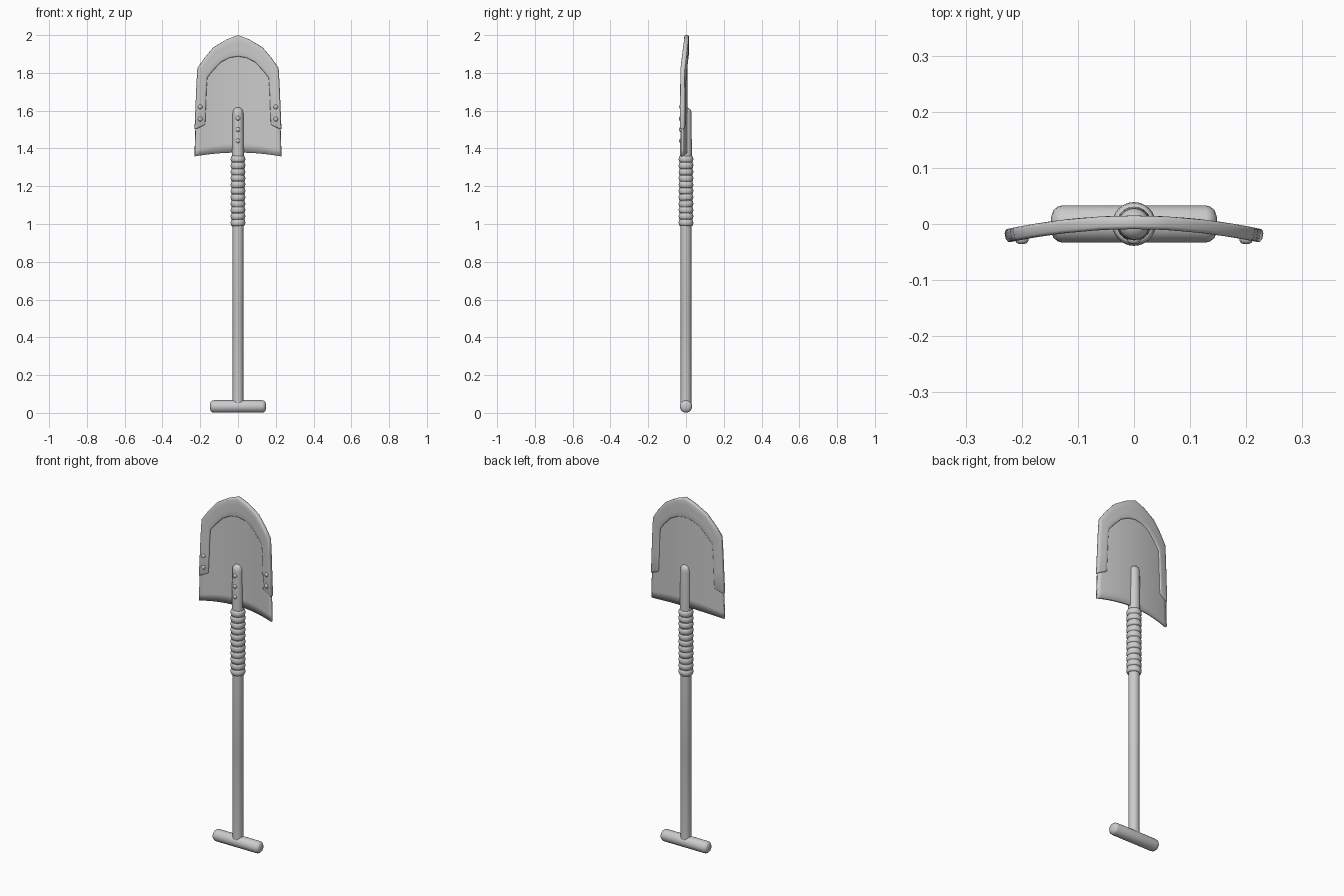
import bpy, bmesh, math, random
from mathutils import Vector

if "Cube" in bpy.data.objects:
    bpy.data.objects.remove(bpy.data.objects["Cube"])

random.seed(4)


def finish(bm, name, angle=40):
    bmesh.ops.recalc_face_normals(bm, faces=bm.faces)
    me = bpy.data.meshes.new(name)
    bm.to_mesh(me)
    bm.free()
    ob = bpy.data.objects.new(name, me)
    bpy.context.collection.objects.link(ob)
    bpy.ops.object.select_all(action='DESELECT')
    ob.select_set(True)
    bpy.context.view_layer.objects.active = ob
    bpy.ops.object.shade_smooth_by_angle(angle=math.radians(angle))
    return ob


def lathe(name, profile, sides=20):
    """Revolve (radius, height) pairs around z, closed with end caps."""
    bm = bmesh.new()
    rings = [[bm.verts.new((r * math.cos(2 * math.pi * i / sides),
                            r * math.sin(2 * math.pi * i / sides), z))
              for i in range(sides)] for r, z in profile]
    for a, b in zip(rings, rings[1:]):
        for i in range(sides):
            j = (i + 1) % sides
            bm.faces.new((a[i], a[j], b[j], b[i]))
    bm.faces.new(rings[0])
    bm.faces.new(rings[-1])
    return finish(bm, name)


def sheet(name, rows, thickness):
    """Skin a grid of (x, z) points bent to the blade curve, then thicken it."""
    bm = bmesh.new()
    grid = [[bm.verts.new((x, curve_y(x), z)) for x, z in row] for row in rows]
    for a, b in zip(grid, grid[1:]):
        for i in range(len(a) - 1):
            bm.faces.new((a[i], a[i + 1], b[i + 1], b[i]))
    ob = finish(bm, name)
    m = ob.modifiers.new("thickness", 'SOLIDIFY')
    m.thickness, m.offset = thickness, 0
    return ob


def curve_y(x):
    return 0.003 - 0.025 * (x / 0.23) ** 2


def lerp(a, b, t):
    return a + (b - a) * t


# Folded rim around the blade: outer and inner outline of the right half
outer = [(0.229, 1.50), (0.224, 1.62), (0.219, 1.74), (0.214, 1.825),
         (0.18, 1.875), (0.13, 1.935), (0.06, 1.977), (0, 2.0)]
inner = [(0.175, 1.525), (0.171, 1.62), (0.168, 1.71), (0.163, 1.775),
         (0.133, 1.812), (0.09, 1.857), (0.045, 1.88), (0, 1.887)]


def both(pts):
    return pts + [(-x, z) for x, z in reversed(pts[:-1])]


rows = [both([(lerp(o[0], i[0], t), lerp(o[1], i[1], t)) for o, i in zip(outer, inner)])
        for t in (0, 0.33, 0.67, 1)]
rim = sheet("blade_rim", rows, 0.024)
bev = rim.modifiers.new("soft_edges", 'BEVEL')
bev.width, bev.segments, bev.limit_method = 0.006, 2, 'ANGLE'
bev.angle_limit = math.radians(50)


# Blade plate: its upper edge is hidden inside the rim
def top_z(x):
    mid = [((o[0] + i[0]) / 2, (o[1] + i[1]) / 2) for o, i in zip(outer[3:], inner[3:])]
    for (x1, z1), (x0, z0) in zip(mid, mid[1:]):
        if x0 <= x <= x1:
            return lerp(z0, z1, (x - x0) / (x1 - x0))
    return mid[0][1]


rows = []
for k in range(13):
    row = []
    for i in range(-10, 11):
        u = i / 10
        z = lerp(1.378 - 0.02 * u * u, top_z(abs(u) * 0.215), k / 12)
        row.append((u * (0.2295 - 0.032 * (z - 1.358)), z))
    rows.append(row)
sheet("blade_plate", rows, 0.012)

# Shaft and the round-ended socket over the blade
lathe("shaft", [(0.028, 0.04), (0.028, 0.56), (0.029, 0.565), (0.029, 1.1)], 16)
lathe("socket", [(0.031, 1.0), (0.031, 1.4), (0.029, 1.58)] +
      [(0.029 * math.cos(a), 1.588 + 0.03 * math.sin(a))
       for a in (0.3, 0.6, 0.9, 1.2, 1.5)])

# Cross grip at the bottom, with rounded ends
end = [(0.033, 0.128), (0.031, 0.136), (0.024, 0.144), (0.012, 0.148)]
grip = lathe("cross_grip", [(r, -h) for r, h in reversed(end)] + end)
grip.rotation_euler = (0, math.pi / 2, 0)
grip.location = (0, 0, 0.034)

# Cord wrap: stacked, slightly tilted coils
coils, low, high = 11, 0.99, 1.36
step = (high - low) / coils
lathe("wrap_core", [(0.034, low + 0.01), (0.034, high - 0.01)])
for c in range(coils):
    bm = bmesh.new()
    loops = []
    for i in range(24):
        a = 2 * math.pi * i / 24
        ring = []
        for j in range(10):
            b = 2 * math.pi * j / 10
            r = 0.030 + 0.009 * math.cos(b)
            ring.append(bm.verts.new((r * math.cos(a), r * math.sin(a),
                                      step * 0.54 * math.sin(b))))
        loops.append(ring)
    for i in range(24):
        p, q = loops[i], loops[(i + 1) % 24]
        for j in range(10):
            k = (j + 1) % 10
            bm.faces.new((p[j], q[j], q[k], p[k]))
    coil = finish(bm, f"wrap_coil_{c + 1}", 60)
    coil.location.z = low + step * (c + 0.5)
    coil.rotation_euler = (random.uniform(-0.06, 0.06), random.uniform(-0.06, 0.06), 0)


# Rivets: two on each side of the rim, three down the socket
def rivet(name, x, y, z):
    ob = lathe(name, [(0.012, -0.008), (0.012, 0.001), (0.009, 0.005), (0.004, 0.007)], 12)
    ob.rotation_euler = (math.pi / 2, 0, 0)
    ob.location = Vector((x, y, z))


for side, s in (("right", 1), ("left", -1)):
    for n, z in enumerate((1.555, 1.62)):
        rivet(f"rim_rivet_{side}_{n + 1}", s * 0.2, curve_y(0.2) - 0.013, z)
for n, z in enumerate((1.44, 1.50, 1.56)):
    rivet(f"socket_rivet_{n + 1}", 0, -0.029, z)
